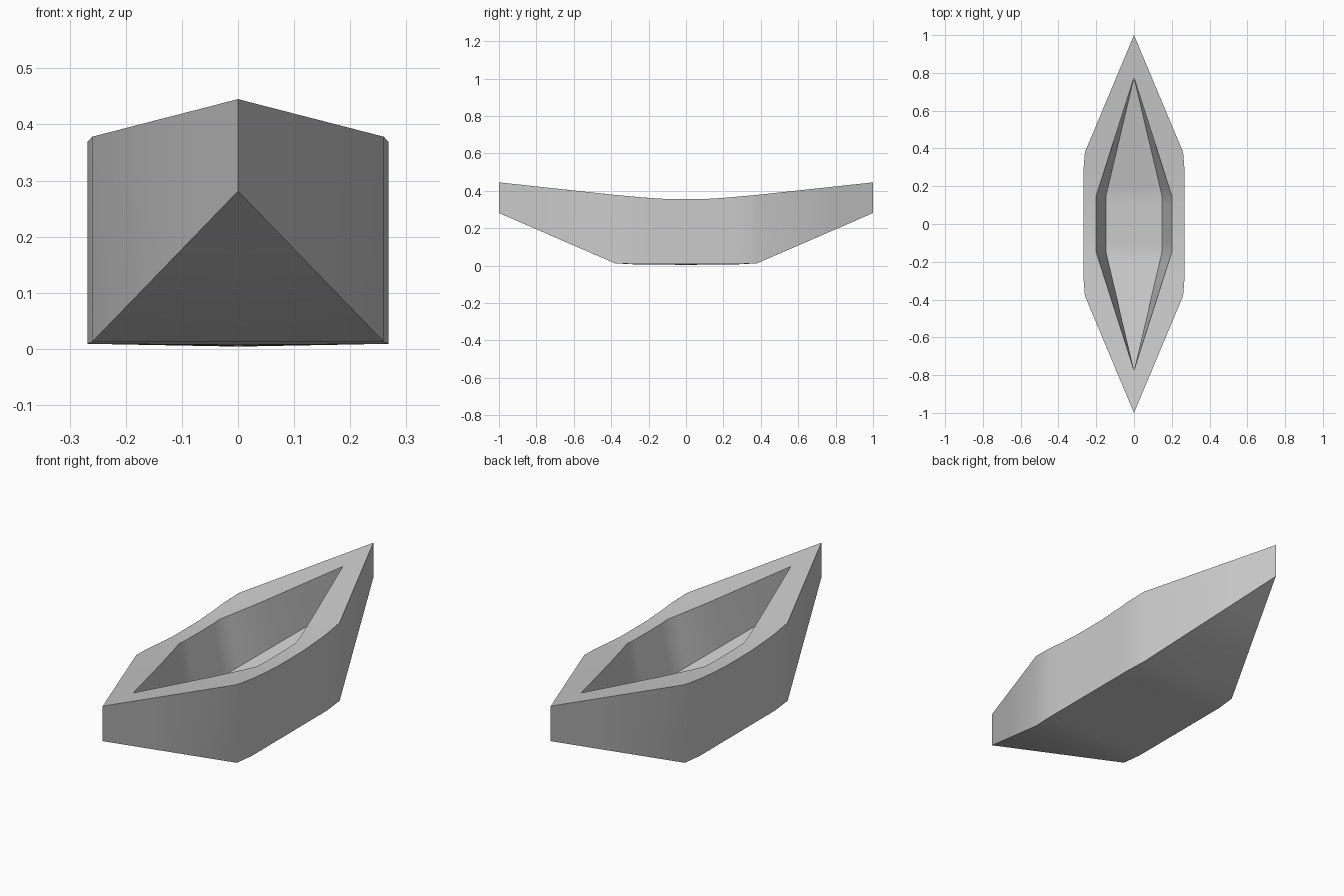
import bpy, bmesh, math

if "Cube" in bpy.data.objects:
    bpy.data.objects.remove(bpy.data.objects["Cube"])


def lerp(table, v):
    """Piecewise-linear lookup in a short (position, value) profile."""
    for (a, fa), (b, fb) in zip(table, table[1:]):
        if v <= b + 1e-6:
            return fa + (fb - fa) * (v - a) / (b - a)
    return table[-1][1]


# Half-length profiles, from midship (0) to the tip (1)
BEAM = [(0, .268), (.28, .268), (.38, .26), (1, 0)]
SHEER = [(0, .355), (.1, .356), (.2, .362), (.38, .378), (1, .445)]
KEEL = [(0, .004), (.37, .008), (1, .281)]
TIP = .775                                   # end of the cockpit opening
RIM = [(0, .2), (.15, .2), (TIP, 0), (1, 0)]
FLOOR_X = [(0, .148), (.15, .148), (TIP, 0), (1, 0)]
FLOOR_Z = [(0, .125), (.15, .125), (TIP, .24), (1, .24)]

half = [0, .1, .15, .2, .28, .38, TIP, 1]
stations = [-v for v in reversed(half[1:])] + half

bm = bmesh.new()


def section(y):
    a = abs(y)
    top, keel = lerp(SHEER, a), lerp(KEEL, a)
    return {
        'keel': (0, y, keel),
        'chine': (lerp(BEAM, a), y, max(keel, .009)),
        'gunwale': (lerp(BEAM, a), y, top),
        'rim': (lerp(RIM, a), y, top),
        'floor': (lerp(FLOOR_X, a), y, lerp(FLOOR_Z, a)),
        'mid': (0, y, lerp(FLOOR_Z, a)),
    }


def face(points):
    uniq = []
    for p in points:
        if p not in uniq:
            uniq.append(p)
    if len(uniq) > 2:
        bm.faces.new([bm.verts.new(p) for p in uniq])


# Hull shell, rim deck, cockpit walls and floor, lofted on both sides
hull = [('keel', 'chine'), ('chine', 'gunwale'), ('gunwale', 'rim')]
cockpit = [('rim', 'floor'), ('floor', 'mid')]
for y0, y1 in zip(stations, stations[1:]):
    s0, s1 = section(y0), section(y1)
    inside = max(abs(y0), abs(y1)) <= TIP + 1e-6
    for p, q in hull + (cockpit if inside else []):
        for side in (1, -1):
            face([(side * x + 0.0, y, z)
                  for x, y, z in (s0[p], s1[p], s1[q], s0[q])])

bmesh.ops.remove_doubles(bm, verts=bm.verts[:], dist=.0005)
bmesh.ops.recalc_face_normals(bm, faces=bm.faces[:])

mesh = bpy.data.meshes.new("boat_hull")
bm.to_mesh(mesh)
bm.free()
boat = bpy.data.objects.new("boat_hull", mesh)
bpy.context.collection.objects.link(boat)
bpy.context.view_layer.objects.active = boat
boat.select_set(True)
bpy.ops.object.shade_smooth_by_angle(angle=math.radians(30))
